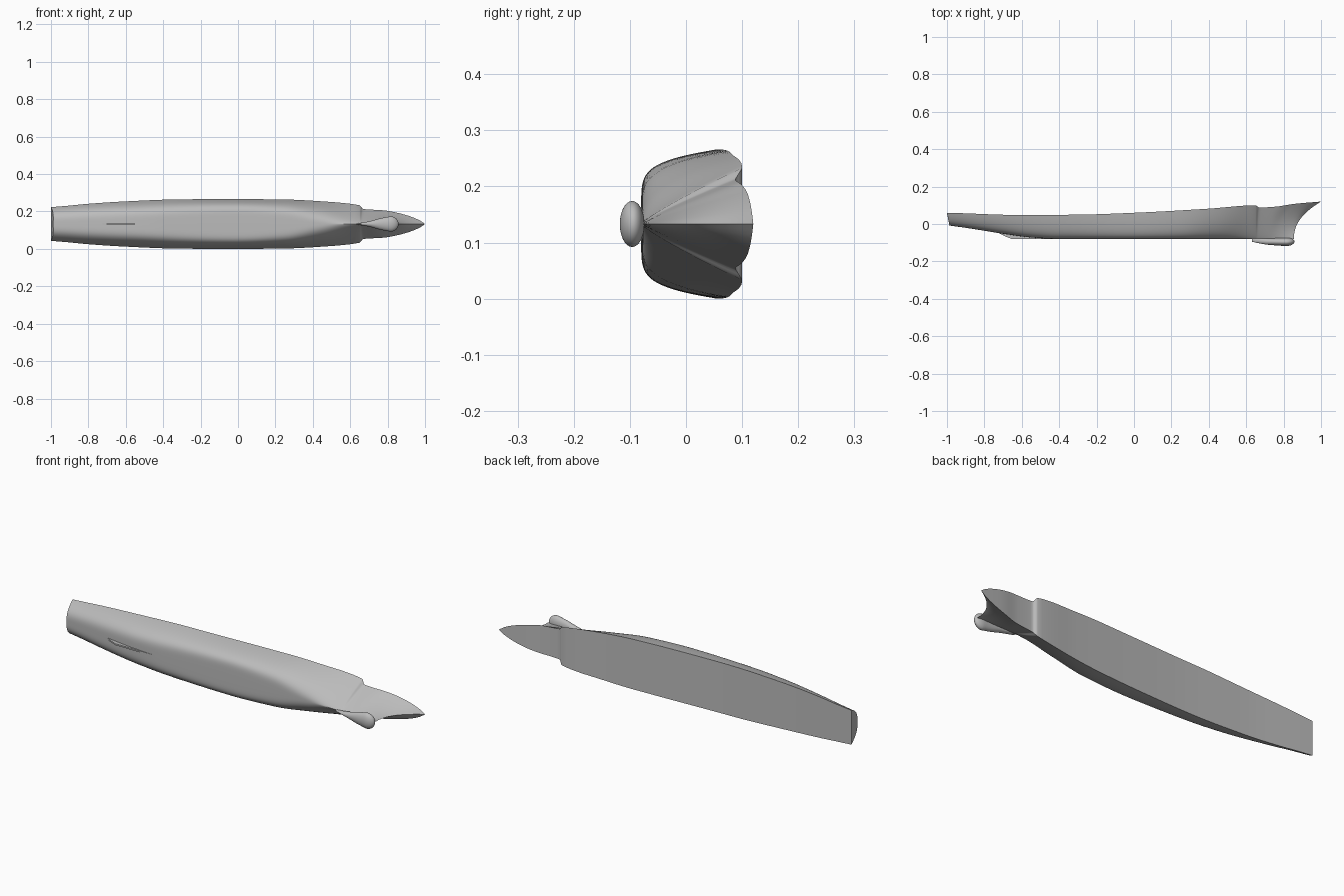
import bpy, bmesh, math
from mathutils import Vector

if "Cube" in bpy.data.objects:
    bpy.data.objects.remove(bpy.data.objects["Cube"])

MID = 0.133      # height of the hull centreline, the hull lies on its side
BREAK = 0.65     # where the bow's lower deck edge begins

grey = bpy.data.materials.new("hull grey")
grey.use_nodes = True
grey.diffuse_color = (0.5, 0.5, 0.5, 1)
grey.node_tree.nodes["Principled BSDF"].inputs["Base Color"].default_value = (0.5, 0.5, 0.5, 1)


def curve(points):
    """Monotone cubic through the points."""
    n = len(points)
    d = [(points[i + 1][1] - points[i][1]) / (points[i + 1][0] - points[i][0]) for i in range(n - 1)]
    m = [d[0]] + [2 * a * b / (a + b) if a * b > 0 else 0 for a, b in zip(d, d[1:])] + [d[-1]]

    def f(x):
        i = max(j for j in range(n - 1) if j == 0 or points[j][0] <= x)
        h = points[i + 1][0] - points[i][0]
        t = min(max((x - points[i][0]) / h, 0), 1)
        return (points[i][1] * (1 + 2 * t) * (1 - t) ** 2 + points[i + 1][1] * t * t * (3 - 2 * t)
                + h * (m[i] * t * (1 - t) ** 2 - m[i + 1] * t * t * (1 - t)))
    return f


def loft(name, rings, angle=35):
    """Closed rings skinned in sequence, with capped ends."""
    bm = bmesh.new()
    rows = [[bm.verts.new(p) for p in ring] for ring in rings]
    n = len(rows[0])
    for a, b in zip(rows, rows[1:]):
        for i in range(n):
            j = (i + 1) % n
            bm.faces.new((a[i], a[j], b[j], b[i]))
    bm.faces.new(rows[0])
    bm.faces.new(rows[-1])
    bmesh.ops.remove_doubles(bm, verts=bm.verts, dist=0.0002)
    bmesh.ops.recalc_face_normals(bm, faces=bm.faces)
    mesh = bpy.data.meshes.new(name)
    bm.to_mesh(mesh)
    bm.free()
    mesh.materials.append(grey)
    ob = bpy.data.objects.new(name, mesh)
    bpy.context.collection.objects.link(ob)
    bpy.ops.object.select_all(action='DESELECT')
    ob.select_set(True)
    bpy.context.view_layer.objects.active = ob
    bpy.ops.object.shade_smooth_by_angle(angle=math.radians(angle))
    return ob


# Hull lines along the length: half beam, deck edge, keel and section fullness
beam = curve([(-0.98, 0.09), (-0.8, 0.108), (-0.6, 0.121), (-0.3, 0.132), (0, 0.133), (0.25, 0.131),
              (0.45, 0.121), (0.65, 0.1), (0.67, 0.08), (0.78, 0.073), (0.86, 0.058),
              (0.92, 0.041), (0.97, 0.02), (1, 0)])
deck = curve([(-0.98, 0.06), (-0.6, 0.048), (-0.3, 0.05), (0, 0.06), (0.4, 0.082),
              (0.65, 0.1), (0.67, 0.088), (0.76, 0.093), (0.86, 0.108), (1, 0.12)])
keel = curve([(-0.98, -0.008), (-0.85, -0.028), (-0.7, -0.052), (-0.55, -0.072), (-0.4, -0.08), (1, -0.08)])
fullness = curve([(-0.98, 0.3), (-0.5, 0.22), (0, 0.15), (0.25, 0.2), (0.45, 0.42), (0.65, 0.85), (1, 1)])


def hull_ring(x):
    half = []
    for i in range(25):
        v = (i / 24) ** 2.6
        w = beam(x) * v ** fullness(x)
        y = keel(x) + (deck(x) - keel(x)) * v
        px = x
        if x > BREAK:      # raked stem
            stem = 0.855 + 0.145 * v ** 2.3
            px = BREAK + (x - BREAK) / (1 - BREAK) * (stem - BREAK)
        elif x < -0.9:     # raked, rounded transom
            px -= 0.02 * v * (-0.9 - x) / 0.08
            px -= 0.008 * (1 - (w / beam(x)) ** 2) * (-0.9 - x) / 0.08
        half.append((px, y, w))
    port = [Vector((a, b, MID + c)) for a, b, c in reversed(half)]
    starboard = [Vector((a, b, MID - c)) for a, b, c in half[1:]]
    return port + starboard


stations = [-0.98 + 1.63 * i / 60 for i in range(61)] + [0.655, 0.66, 0.665, 0.67]
stations += [0.67 + 0.33 * i / 24 for i in range(1, 25)]
loft("hull", [hull_ring(x) for x in stations])

# Bulb under the bow
bulb_width = curve([(0.63, 0.002), (0.7, 0.014), (0.76, 0.03), (0.815, 0.041)])
bulb_depth = curve([(0.63, 0.01), (0.7, 0.016), (0.815, 0.022)])
bulb_axis = curve([(0.63, -0.085), (0.72, -0.094), (0.815, -0.096), (0.86, -0.094)])
bulb = []
for i in range(33):
    x = 0.63 + 0.185 * min(i / 16, 1)
    nose = 1
    if i > 16:
        a = (i - 16) / 16 * math.pi / 2
        x, nose = 0.815 + 0.043 * math.sin(a), math.cos(a)
    bulb.append([Vector((x, bulb_axis(x) + nose * bulb_depth(min(x, 0.815)) * math.sin(t),
                         MID + nose * bulb_width(min(x, 0.815)) * math.cos(t)))
                 for t in (math.tau * k / 28 for k in range(28))])
loft("bow_bulb", bulb)

# Fin on the centreline ahead of the stern
skeg = [(-0.73, -0.045), (-0.7, -0.061), (-0.655, -0.08), (-0.4, -0.08), (-0.5, -0.06)]
loft("skeg", [[Vector((x, y, MID + s)) for x, y in skeg] for s in (-0.004, 0.004)])
